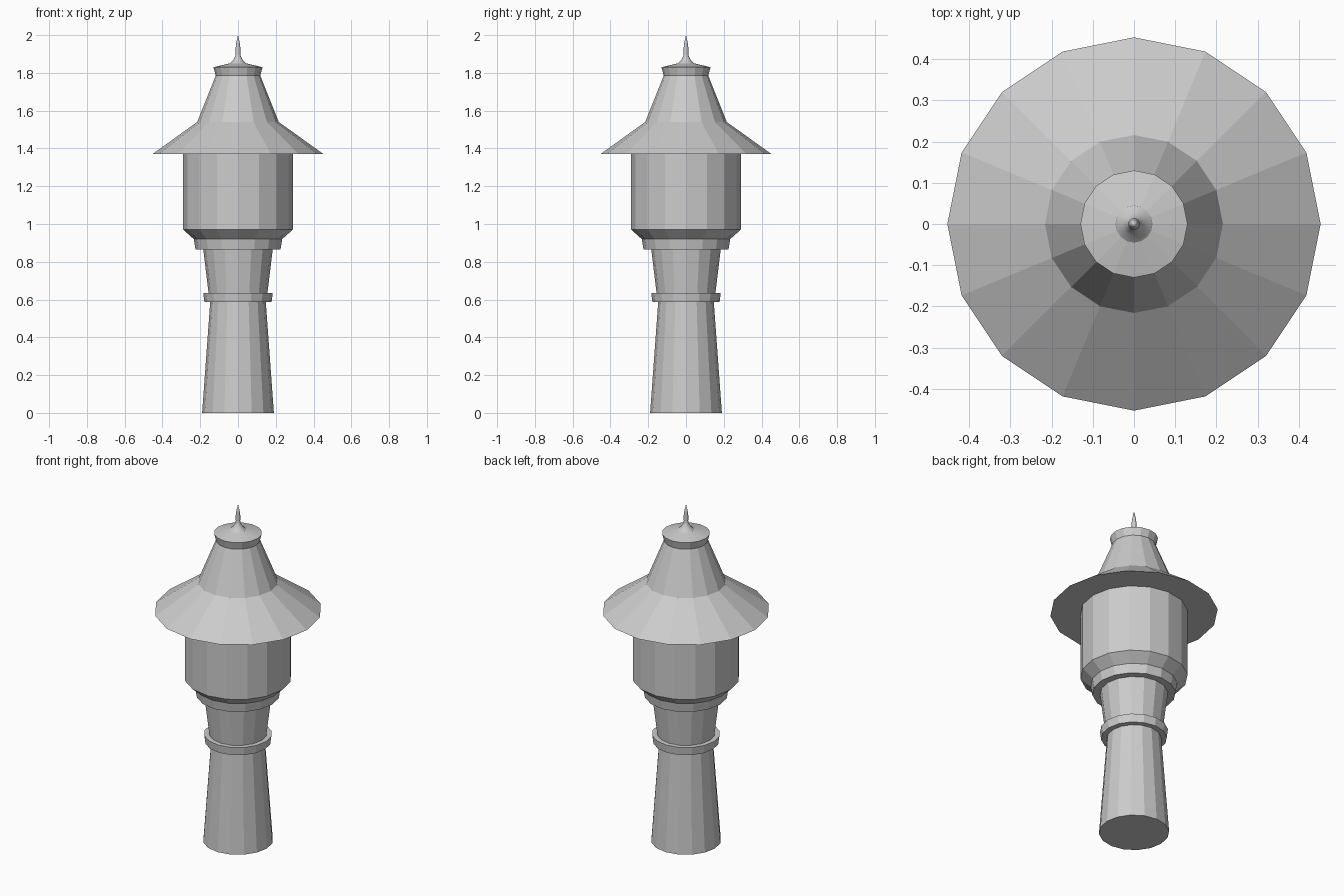
import bpy, bmesh, math

if "Cube" in bpy.data.objects:
    bpy.data.objects.remove(bpy.data.objects["Cube"])

grey = bpy.data.materials.new("plain_grey")
grey.diffuse_color = (0.6, 0.6, 0.6, 1)
grey.use_nodes = True
grey.node_tree.nodes["Principled BSDF"].inputs["Base Color"].default_value = grey.diffuse_color


def turned(name, profile, sides=16, smooth=False):
    """Closed lathe solid from (radius, height) points, bottom to top."""
    bm = bmesh.new()
    rings = []
    for r, z in profile:
        if r == 0:
            rings.append([bm.verts.new((0, 0, z))])
        else:
            rings.append([bm.verts.new((r * math.cos(2 * math.pi * i / sides),
                                        r * math.sin(2 * math.pi * i / sides), z))
                          for i in range(sides)])
    for low, high in zip(rings, rings[1:]):
        for i in range(sides):
            j = (i + 1) % sides
            if len(high) == 1:
                bm.faces.new((low[i], low[j], high[0]))
            else:
                bm.faces.new((low[i], low[j], high[j], high[i]))
    bm.faces.new(rings[0][::-1])
    if len(rings[-1]) > 1:
        bm.faces.new(rings[-1])
    mesh = bpy.data.meshes.new(name)
    bm.to_mesh(mesh)
    bm.free()
    mesh.materials.append(grey)
    obj = bpy.data.objects.new(name, mesh)
    bpy.context.collection.objects.link(obj)
    if smooth:
        bpy.ops.object.select_all(action='DESELECT')
        obj.select_set(True)
        bpy.context.view_layer.objects.active = obj
        bpy.ops.object.shade_smooth_by_angle(angle=math.radians(40))
    return obj


# Tapered shaft and the ring around it
turned("lower_shaft", [(0.19, 0), (0.147, 0.59)])
turned("shaft_ring", [(0.178, 0.587), (0.184, 0.635)])
turned("upper_shaft", [(0.156, 0.635), (0.184, 0.866)])

# Flared collar carrying the drum-shaped chamber
turned("collar", [(0.225, 0.866), (0.234, 0.92), (0.29, 0.97)])
turned("chamber", [(0.29, 0.97), (0.29, 1.37)])

# Wide eave rising into a steep roof
turned("roof", [(0.453, 1.37), (0.216, 1.54), (0.118, 1.785)])

# Cap with a shallow conical lid
turned("roof_cap", [(0.118, 1.785), (0.13, 1.83), (0.045, 1.85)])

# Slender spire
turned("finial", [(0.046, 1.849), (0.028, 1.864), (0.015, 1.887), (0.012, 1.902),
                  (0.014, 1.922), (0.009, 1.96), (0, 2.0)], smooth=True)
